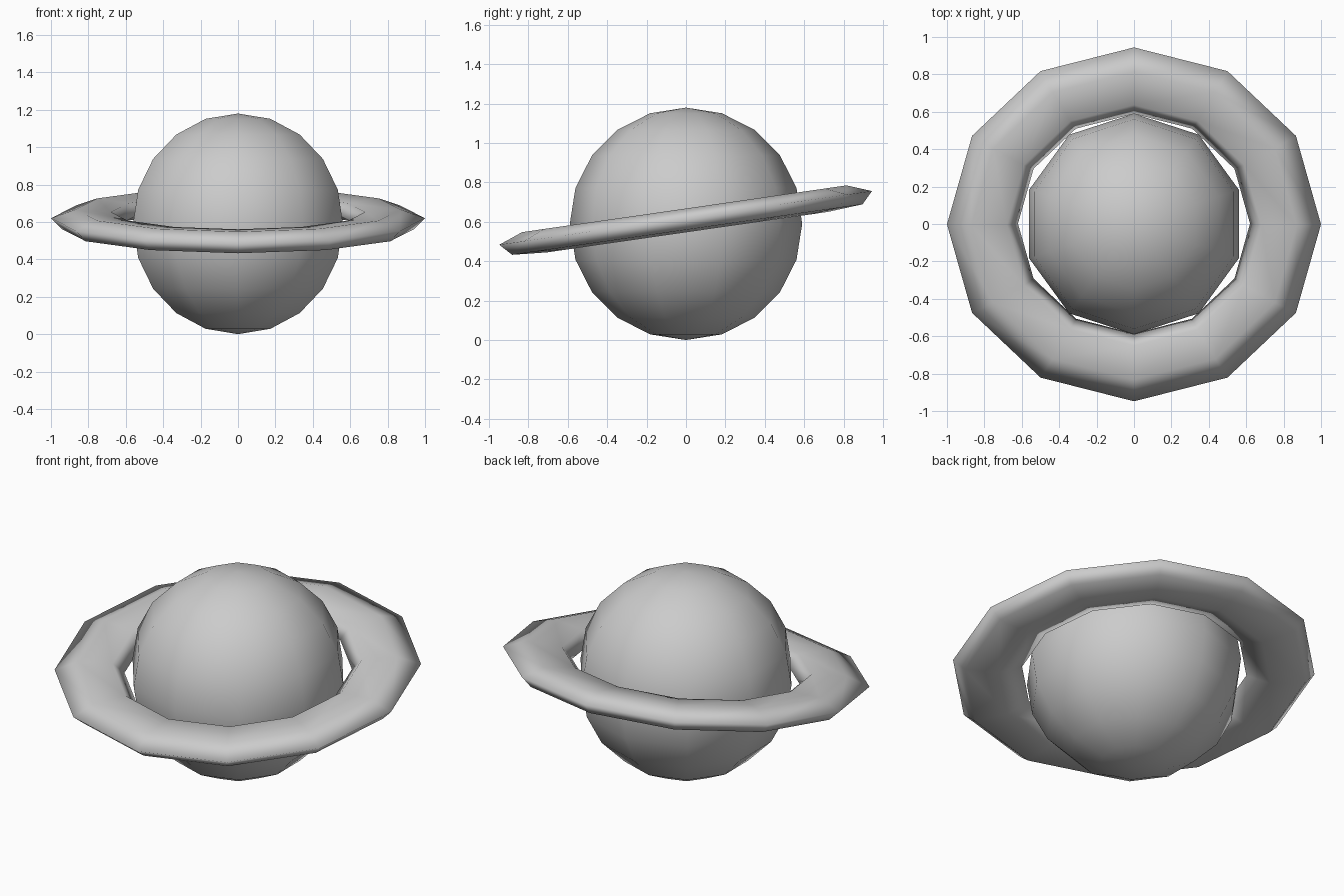
import bpy, bmesh, math
from mathutils import Matrix

if "Cube" in bpy.data.objects:
    bpy.data.objects.remove(bpy.data.objects["Cube"])


def finish(bm, name):
    bmesh.ops.recalc_face_normals(bm, faces=bm.faces)
    for f in bm.faces:
        f.smooth = True
    mesh = bpy.data.meshes.new(name)
    bm.to_mesh(mesh)
    bm.free()
    obj = bpy.data.objects.new(name, mesh)
    bpy.context.collection.objects.link(obj)
    return obj


# Globe: low-poly ball, ten segments and ten bands
bm = bmesh.new()
bmesh.ops.create_uvsphere(bm, u_segments=10, v_segments=10, radius=0.59)
globe = finish(bm, "planet_globe")
globe.location.z = 0.59

# Ring: flattened six-sided section swept through twelve steps
STEPS, SIDES = 12, 6
MAJOR, HALF_WIDTH, HALF_THICK = 0.81, 0.194, 0.063
bm = bmesh.new()
loops = []
for i in range(STEPS):
    a = math.tau * i / STEPS
    loop = []
    for j in range(SIDES):
        b = math.tau * j / SIDES + math.radians(12)
        r = MAJOR + HALF_WIDTH * math.cos(b)
        loop.append(bm.verts.new((r * math.cos(a), 0.956 * r * math.sin(a),
                                  HALF_THICK * math.sin(b))))
    loops.append(loop)
for i in range(STEPS):
    p, q = loops[i], loops[(i + 1) % STEPS]
    for j in range(SIDES):
        k = (j + 1) % SIDES
        bm.faces.new((p[j], q[j], q[k], p[k]))
# Tilt the ring so the back is raised
bmesh.ops.transform(bm, verts=bm.verts,
                    matrix=Matrix.Rotation(math.radians(8.2), 4, 'X'))
ring = finish(bm, "planet_ring")
ring.location.z = 0.607
